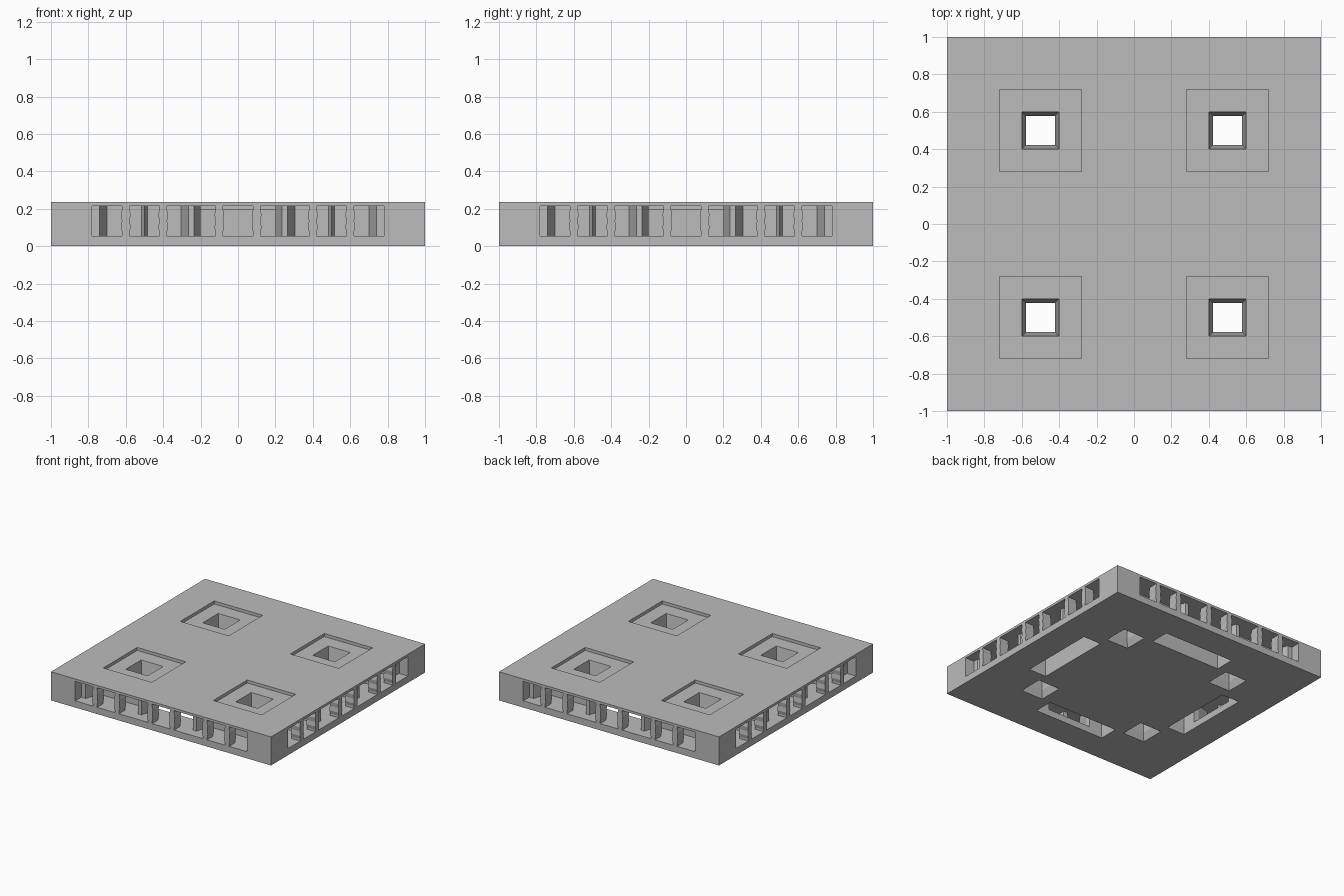
import bpy, bmesh, math
from mathutils import Matrix

cube = bpy.data.objects.get("Cube")
if cube:
    bpy.data.objects.remove(cube, do_unlink=True)

grey = bpy.data.materials.new("plain_grey")
grey.use_nodes = True
grey.diffuse_color = (0.5, 0.5, 0.5, 1)
grey.node_tree.nodes["Principled BSDF"].inputs["Base Color"].default_value = (0.5, 0.5, 0.5, 1)

HEIGHT, SLOT_LOW, SLOT_HIGH = 0.235, 0.055, 0.215


def loft(name, rings):
    """Closed solid joining rings of equal point count."""
    bm = bmesh.new()
    loops = [[bm.verts.new(p) for p in ring] for ring in rings]
    n = len(rings[0])
    bm.faces.new(loops[0])
    bm.faces.new(loops[-1])
    for a, b in zip(loops, loops[1:]):
        for i in range(n):
            j = (i + 1) % n
            bm.faces.new((a[i], a[j], b[j], b[i]))
    bmesh.ops.recalc_face_normals(bm, faces=bm.faces)
    mesh = bpy.data.meshes.new(name)
    bm.to_mesh(mesh)
    bm.free()
    mesh.materials.append(grey)
    obj = bpy.data.objects.new(name, mesh)
    bpy.context.collection.objects.link(obj)
    return obj


def square(cx, cy, hx, hy, z):
    return [(cx + sx * hx, cy + sy * hy, z) for sx, sy in ((-1, -1), (1, -1), (1, 1), (-1, 1))]


def block(name, cx, cy, hx, hy, low, high):
    return loft(name, [square(cx, cy, hx, hy, low), square(cx, cy, hx, hy, high)])


def turn(obj, quarter):
    obj.data.transform(Matrix.Rotation(quarter * math.pi / 2, 4, 'Z'))
    return obj


def cut(target, cutter):
    mod = target.modifiers.new("cut", 'BOOLEAN')
    mod.operation, mod.solver, mod.object = 'DIFFERENCE', 'EXACT', cutter
    bpy.context.view_layer.objects.active = target
    bpy.ops.object.modifier_apply(modifier=mod.name)
    bpy.data.objects.remove(cutter, do_unlink=True)


tile = block("tile_base", 0, 0, 1, 1, 0, HEIGHT)

# Half plan of the side channel: x and depth from the edge
half = [(0.78, -0.05), (0.78, 0.08), (0.74, 0.08), (0.70, 0.2), (0.517, 0.2), (0.5, 0.15),
        (0.483, 0.2), (0.305, 0.2), (0.265, 0.08), (0.235, 0.08), (0.2, 0.2), (0.2, 0.3)]
plan = half + [(-x, d) for x, d in reversed(half)]

# Half width of a clip post at each fraction of its height
post = [(0, 0.019), (0.1, 0.019), (0.28, 0.026), (0.5, 0.021), (0.72, 0.026), (0.9, 0.019), (1, 0.019)]
span = SLOT_HIGH - SLOT_LOW

for q in range(4):
    # Side channel and the underside pocket it leads to
    cut(tile, turn(loft("channel_cutter", [[(x, d - 1, z) for x, d in plan]
                                           for z in (SLOT_LOW, SLOT_HIGH)]), q))
    cut(tile, turn(block("pocket_cutter", 0, -0.68, 0.32, 0.08, -0.05, 0.195), q))
    # Clip posts standing in the mouth of the channel
    for k, x in enumerate((-0.6, -0.4, -0.1, 0.1, 0.4, 0.6)):
        outline = [(x + w, SLOT_LOW + t * span) for t, w in post]
        outline += [(x - w, SLOT_LOW + t * span) for t, w in reversed(post)]
        turn(loft(f"clip_post_{q}_{k}", [[(px, y, pz) for px, pz in outline]
                                         for y in (-1, -0.92)]), q)

# Shallow square recess with a waisted hole through it
for cx in (-0.5, 0.5):
    for cy in (-0.5, 0.5):
        cut(tile, block("recess_cutter", cx, cy, 0.22, 0.22, 0.21, 0.3))
        sections = ((-0.02, 0.1), (0, 0.1), (0.06, 0.077), (0.21, 0.1), (0.25, 0.1))
        cut(tile, loft("hole_cutter", [square(cx, cy, h, h, z) for z, h in sections]))
